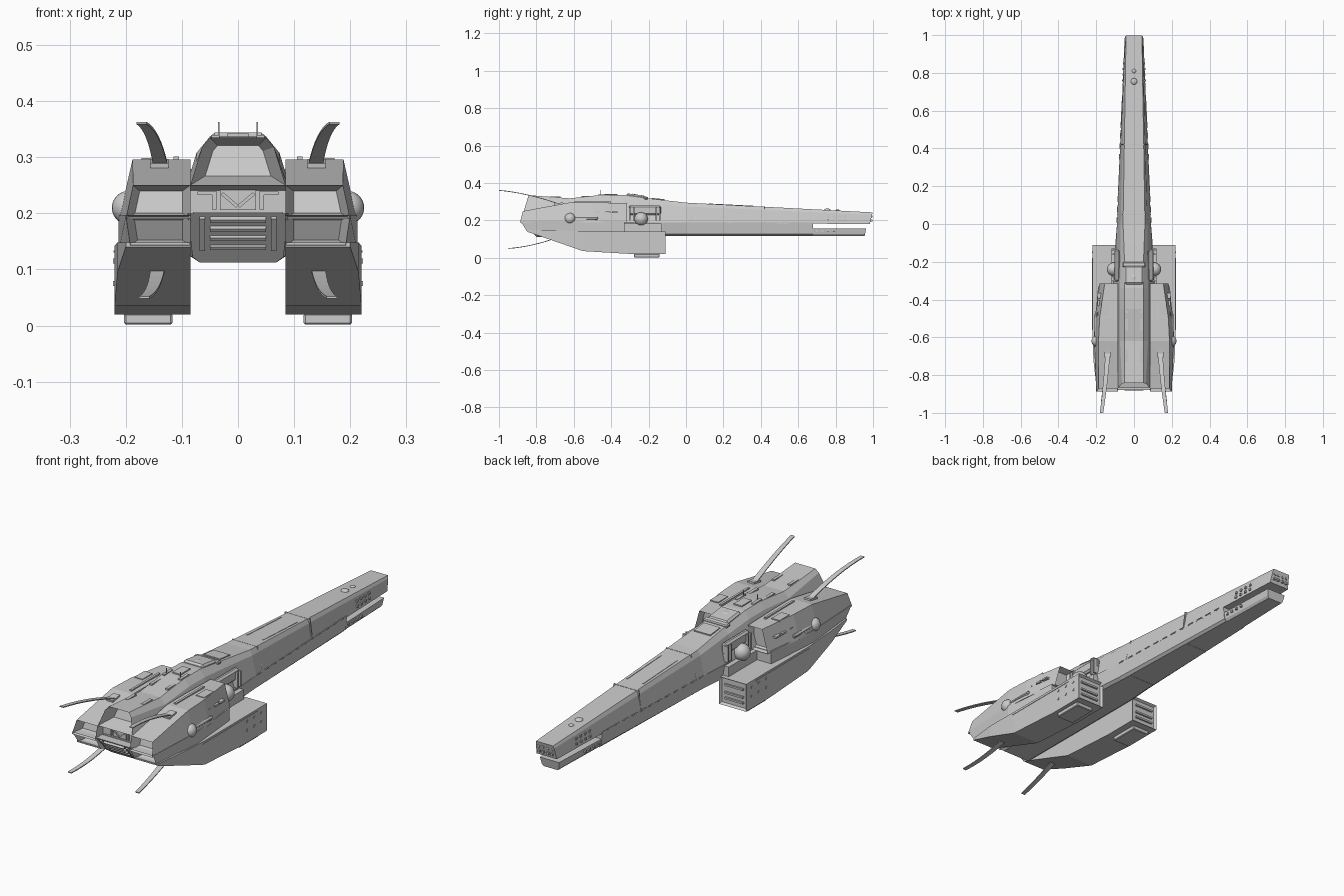
import bpy, bmesh
from mathutils import Vector

default_cube = bpy.data.objects.get("Cube")
if default_cube:
    bpy.data.objects.remove(default_cube, do_unlink=True)

grey = bpy.data.materials.new("hull_grey")
grey.use_nodes = True
grey.diffuse_color = (.6, .6, .6, 1)
grey.node_tree.nodes["Principled BSDF"].inputs["Base Color"].default_value = grey.diffuse_color

CHINE = .19        # height of the widest line of the hull
KEEL = .117        # height of the neck underside
INNER = .085       # inner wall of the engine pods


def neck_half(y):
    """Half width of the neck at its chine."""
    return .09 - .04 * y


def neck_roof(y):
    """Height of the neck's top face."""
    return .295 - .052 * y


def finish(name, bm):
    bmesh.ops.recalc_face_normals(bm, faces=bm.faces[:])
    mesh = bpy.data.meshes.new(name)
    bm.to_mesh(mesh)
    bm.free()
    mesh.materials.append(grey)
    part = bpy.data.objects.new(name, mesh)
    bpy.context.collection.objects.link(part)
    return part


def recess(bm, face, rim, depth, shrink):
    """Sink an end cap into a tapered opening."""
    bmesh.ops.inset_region(bm, faces=[face], thickness=rim, use_even_offset=True)
    centre = face.calc_center_median()
    for vert in face.verts:
        vert.co = centre + (vert.co - centre) * shrink + Vector((0, depth, 0))


def loft(name, rings, rear=None, front=None):
    """Skin a row of matching cross-sections and close both ends."""
    bm = bmesh.new()
    rows = [[bm.verts.new(point) for point in points] for points in rings]
    for near, far in zip(rows, rows[1:]):
        for i in range(len(near)):
            bm.faces.new((near[i - 1], near[i], far[i], far[i - 1]))
    caps = bm.faces.new(rows[0]), bm.faces.new(rows[-1])
    bmesh.ops.recalc_face_normals(bm, faces=bm.faces[:])
    for cap, opening in zip(caps, (rear, front)):
        if opening:
            recess(bm, cap, *opening)
    return finish(name, bm)


def hull_ring(y, half_outline, lean=0):
    """Symmetric section from a right-hand outline; lean shifts y with height."""
    outline = half_outline + [(-x, z) for x, z in reversed(half_outline)]
    return [(x, y + lean * (z - CHINE), z) for x, z in outline]


def shell_ring(y, roof, half, flat=.05, lean=0, base=CHINE):
    """Upper hull section: flat roof, bevelled shoulder, sloping wall."""
    shoulder = flat + (half - flat) * .4
    return hull_ring(y, [(flat, roof), (shoulder, roof - (roof - base) * .2), (half, base)], lean)


def belly_ring(y, half, top=CHINE, bottom=KEEL, lean=0):
    """Lower hull section, tucked in towards the keel."""
    return hull_ring(y, [(half, top), (half * .9, bottom + .01), (half * .75, bottom)], lean)


def pod_ring(side, y, top, bottom, outer, tuck=0, lean=0):
    """Four-sided pod section; tuck draws in the upper outer corner."""
    corners = [(INNER, top), (outer - tuck, top), (outer, bottom), (INNER, bottom)]
    return [(side * x, y + lean * (z - top), z) for x, z in corners]


def box(name, at, size, tilt=0, roll=0, bevel=0):
    bm = bmesh.new()
    bmesh.ops.create_cube(bm, size=1)
    for vert in bm.verts:
        vert.co *= Vector(size)
    if bevel:
        bmesh.ops.bevel(bm, geom=bm.edges[:], offset=bevel, segments=1, affect='EDGES')
    part = finish(name, bm)
    part.location = at
    part.rotation_euler = (tilt, roll, 0)


def dome(name, at, radius, flatten=1):
    bm = bmesh.new()
    bmesh.ops.create_uvsphere(bm, u_segments=20, v_segments=12, radius=radius)
    for face in bm.faces:
        face.smooth = True
    part = finish(name, bm)
    part.location = at
    part.scale.z = flatten


def blade(name, side, root, bend, tip):
    """Thin curved fin that narrows along a bent path."""
    root, bend, tip = Vector(root), Vector(bend), Vector(tip)
    rings = []
    for step in range(9):
        t = step / 8
        centre = root.lerp(bend, t).lerp(bend.lerp(tip, t), t)
        half, thick = .013 - .004 * t, .002
        rings.append([(side * (centre.x + u * half), centre.y, centre.z + v * thick)
                      for u, v in ((-1, -1), (1, -1), (1, 1), (-1, 1))])
    loft(name, rings)


# Central hull: shell with a hollow stern hood, belly, and split nose
loft("upper_hull", [
    shell_ring(-.885, .335, INNER, lean=.3, base=.25),
    shell_ring(-.62, .318, .11),
    shell_ring(-.45, .337, .11),
    shell_ring(-.34, .337, .11),
    shell_ring(-.2, .318, .1),
    shell_ring(0, neck_roof(0), neck_half(0), flat=.058),
    shell_ring(.985, neck_roof(1), neck_half(1), flat=.042, lean=.25, base=.18),
], rear=(.009, .07, .8))
box("stern_core", at=(0, -.69, .225), size=(.19, .28, .06))
loft("belly", [
    belly_ring(-.87, .09, top=.2, bottom=.112, lean=-.9),
    belly_ring(-.12, .1),
    belly_ring(0, neck_half(0)),
    belly_ring(.68, neck_half(.68)),
])
loft("lower_nose", [belly_ring(y, neck_half(y) - .004, top=.157, lean=.2) for y in (.66, .97)])

# Stern wall and ribbed underside
STERN = -.832
for z in (.2, .248):
    box("stern_rib", at=(0, STERN, z), size=(.16, .012, .005))
box("stern_panel", at=(0, STERN, .224), size=(.065, .008, .036))
for slat in range(4):
    rise = slat * .016 - .024
    box("belly_slat", at=(0, -.85 - rise, .165 + rise), size=(.1, .012, .007), tilt=.7)

for side, label in ((1, "left"), (-1, "right")):
    # Stern brackets
    box("stern_brace", at=(side * .015, STERN - .005, .224), size=(.036, .008, .006), roll=side * -.7)
    box("stern_bracket", at=(side * .055, STERN, .236), size=(.035, .01, .006))
    box("stern_bracket_leg", at=(side * .042, STERN, .222), size=(.008, .01, .03))
    box("belly_rail", at=(side * .064, -.85, .165), size=(.01, .012, .075), tilt=.7)

    # Engine pod: paired nozzles behind, intake ahead
    loft(label + "_engine_pod", [
        pod_ring(side, -.872, .25, CHINE, .2, tuck=.013, lean=.25),
        pod_ring(side, -.62, .296, CHINE, .212, tuck=.024),
        pod_ring(side, -.5, .296, CHINE, .208, tuck=.026),
        pod_ring(side, -.315, .292, CHINE, .183, tuck=.028),
    ], rear=(.007, .05, .85), front=(.008, -.03, .95))
    loft(label + "_lower_nozzle", [
        pod_ring(side, -.884, .197, .143, .192, tuck=-.008, lean=-.6),
        pod_ring(side, -.6, .197, .13, .213),
        pod_ring(side, -.33, .197, .13, .19),
    ], rear=(.007, .04, .85))

    # Slung pod: wedge towards the stern, ribbed end, skid below
    loft(label + "_slung_pod", [
        pod_ring(side, -.85, .148, .14, .2),
        pod_ring(side, -.72, .148, .095, .215),
        pod_ring(side, -.55, .142, .036, .22),
        pod_ring(side, -.28, .142, .02, .22),
        pod_ring(side, -.11, .142, .02, .22),
    ], front=(.007, -.012, 1))
    box(label + "_skid", at=(side * .16, -.21, .012), size=(.086, .135, .02), bevel=.003)
    for z in (.05, .075, .11):
        box("pod_end_rib", at=(side * .155, -.12, z), size=(.09, .012, .008))
    box("slung_pod_seam", at=(side * .22, -.37, .132), size=(.004, .38, .004))
    for y in (-.25, -.2, -.15):
        for z in (.075, .115):
            box("slung_pod_bolt", at=(side * .22, y, z), size=(.005, .009, .009))
    box(label + "_pylon", at=(side * .095, -.33, .16), size=(.05, .4, .05))

    # Curved blades above and below the engines
    blade(label + "_upper_blade", side, (.138, -.67, .285), (.15, -.85, .348), (.172, -1, .361))
    blade(label + "_lower_blade", side, (.142, -.69, .108), (.148, -.82, .06), (.167, -.95, .05))
    box(label + "_blade_mount", at=(side * .14, -.68, .284), size=(.032, .05, .018), tilt=.15)

    # Sensor domes
    dome(label + "_rear_dome", (side * .195, -.62, .21), radius=.03)
    dome(label + "_front_dome", (side * .108, -.24, .208), radius=.036)
    box(label + "_dome_fairing", at=(side * .195, -.55, .212), size=(.026, .16, .018), bevel=.006)

    # Pod hatches and vents
    box("pod_hatch", at=(side * .152, -.45, .294), size=(.04, .07, .009))
    box("pod_strip", at=(side * .11, -.5, .297), size=(.01, .2, .008))
    for y in (-.48, -.42, -.38):
        box("pod_vent", at=(side * .183, y, .245), size=(.018, .03, .008))

    # Neck flanks beside the bridge
    box(label + "_neck_step", at=(side * .09, -.22, .255), size=(.025, .17, .05), bevel=.008)
    for y in (-.3, -.28, -.16, -.14):
        box("neck_fin", at=(side * .1, y, .235), size=(.025, .008, .07))

    # Dashed seam along the neck and studs by the nose
    for dash in range(12):
        y = .02 + dash * .056
        box("neck_dash", at=(side * neck_half(y), y, CHINE), size=(.005, .03, .004))
    for stud in range(4):
        y = .76 + stud * .03
        for z in (.2, .222):
            wall = neck_half(y) - (z - CHINE) * .12
            box("nose_stud", at=(side * wall, y, z), size=(.008, .01, .01))
        box("lower_nose_stud", at=(side * .054, y - .06, .143), size=(.012, .01, .01))
    for z in (.2, .222):
        for x in (.012, .032):
            box("muzzle", at=(side * x, .99, z), size=(.01, .012, .01))

    # Masts and roof fittings
    box(label + "_mast", at=(side * .034, -.455, .345), size=(.0025, .0025, .036))
    for y, z in ((-.44, .336), (-.53, .328), (-.7, .324)):
        box("roof_fitting", at=(side * .04, y, z), size=(.014, .06, .008))
    box("roof_line", at=(side * .04, .24, neck_roof(.24)), size=(.004, .24, .004), tilt=-.05)

# Bridge and spine fittings
box("bridge", at=(0, -.27, .326), size=(.1, .1, .026), tilt=-.12, bevel=.008)
box("bridge_visor", at=(0, -.215, .32), size=(.12, .025, .014), tilt=-.12, bevel=.004)
box("bridge_step", at=(0, -.15, .312), size=(.08, .07, .01), tilt=-.1)
box("spine_hatch", at=(0, -.4, .338), size=(.04, .07, .008))
dome("bridge_dome", (0, -.285, .334), radius=.022, flatten=.4)
for y, radius in ((.755, .017), (.81, .011)):
    dome("nose_dome", (0, y, neck_roof(y)), radius, flatten=.5)

# Raised seam collars around the neck
for y in (.05, .42):
    for part, outline in (("upper", [(.062, neck_roof(y) + .001), (neck_half(y) + .001, CHINE)]),
                          ("lower", [(neck_half(y) + .001, CHINE), (neck_half(y) * .75, KEEL - .001)])):
        loft(part + "_neck_collar", [hull_ring(y + edge, outline) for edge in (-.003, .003)])
